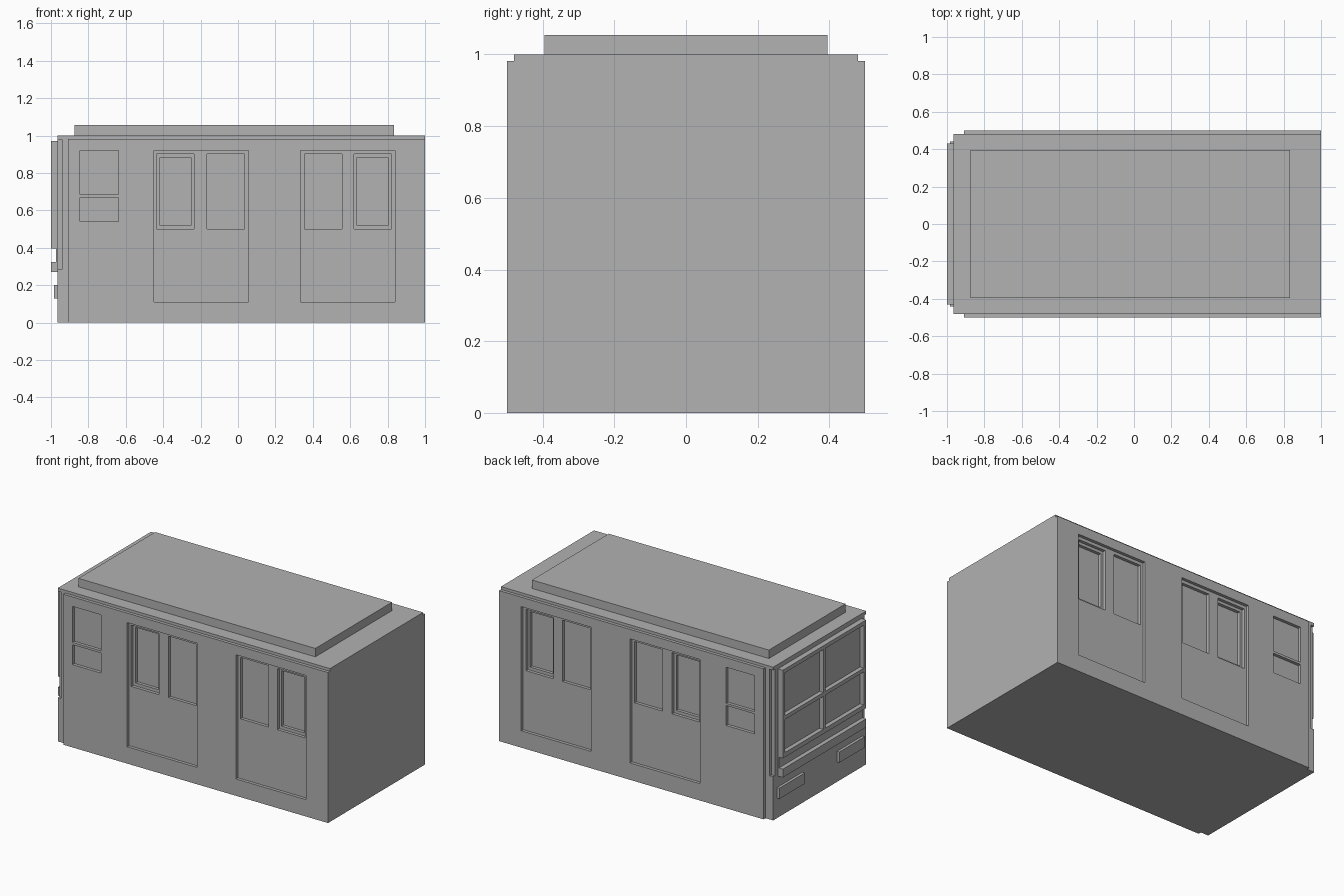
import bpy

cube = bpy.data.objects.get("Cube")
if cube:
    bpy.data.objects.remove(cube, do_unlink=True)

grey = bpy.data.materials.new("plain grey")
grey.use_nodes = True
colour = (0.445, 0.445, 0.445, 1)
grey.diffuse_color = colour
grey.node_tree.nodes["Principled BSDF"].inputs["Base Color"].default_value = colour


def box(name, xs, ys, zs):
    """Box spanning the three given ranges."""
    lo, hi = zip(xs, ys, zs)
    bpy.ops.mesh.primitive_cube_add(size=1, location=[(a + b) / 2 for a, b in zip(lo, hi)])
    obj = bpy.context.object
    obj.name = name
    obj.scale = [b - a for a, b in zip(lo, hi)]
    bpy.ops.object.transform_apply(location=True, rotation=False, scale=True)
    obj.data.materials.append(grey)
    return obj


def cut(target, xs, ys, zs):
    """Remove a box-shaped volume from the target."""
    cutter = box("cutter", xs, ys, zs)
    cutter.hide_render = True
    mod = target.modifiers.new("recess", 'BOOLEAN')
    mod.operation = 'DIFFERENCE'
    mod.solver = 'EXACT'
    mod.object = cutter
    bpy.context.view_layer.objects.active = target
    bpy.ops.object.modifier_apply(modifier=mod.name)
    bpy.data.objects.remove(cutter, do_unlink=True)


def cut_sides(target, xs, zs, inner, outer=0.6):
    """Cut the same recess into both long sides."""
    for side in (-1, 1):
        cut(target, xs, sorted((side * inner, side * outer)), zs)


# Main carriage shell, roof step and raised roof panel
body = box("carriage_body", (-0.91, 1), (-0.5, 0.5), (0, 0.982))
box("roof_step", (-0.91, 1), (-0.48, 0.48), (0.982, 1))
box("roof_panel", (-0.875, 0.835), (-0.395, 0.395), (1, 1.055))

# Door recesses, each with a plain window and a stepped window
for door, plain, stepped in (((-0.45, 0.055), -0.165, -0.435),
                             ((0.335, 0.84), 0.355, 0.62)):
    cut_sides(body, door, (0.11, 0.92), 0.48)
    cut_sides(body, (plain, plain + 0.2), (0.5, 0.9), 0.46)
    cut_sides(body, (stepped, stepped + 0.2), (0.5, 0.9), 0.46)
    cut_sides(body, (stepped + 0.017, stepped + 0.183), (0.52, 0.882), 0.44)

# Cab side windows
for zs in ((0.685, 0.92), (0.54, 0.67)):
    cut_sides(body, (-0.845, -0.64), zs, 0.48)

# Narrower cab end with notched corner pillars
cab = box("cab_end", (-0.965, -0.91), (-0.48, 0.48), (0, 1))
cut_sides(cab, (-1.1, -0.94), (0.285, 0.98), 0.463)

# Windscreen frame with four panes and a sill groove
frame = box("windscreen_frame", (-1, -0.965), (-0.43, 0.43), (0.27, 0.97))
for ys in ((-0.405, -0.012), (0.012, 0.405)):
    for zs in ((0.665, 0.945), (0.425, 0.64)):
        cut(frame, (-1.1, -0.972), ys, zs)
cut(frame, (-1.1, -0.972), (-0.5, 0.5), (0.325, 0.395))

# Lamp blocks
for name, ys in (("right_lamp", (-0.44, -0.18)), ("left_lamp", (0.18, 0.44))):
    box(name, (-0.983, -0.965), ys, (0.13, 0.2))
